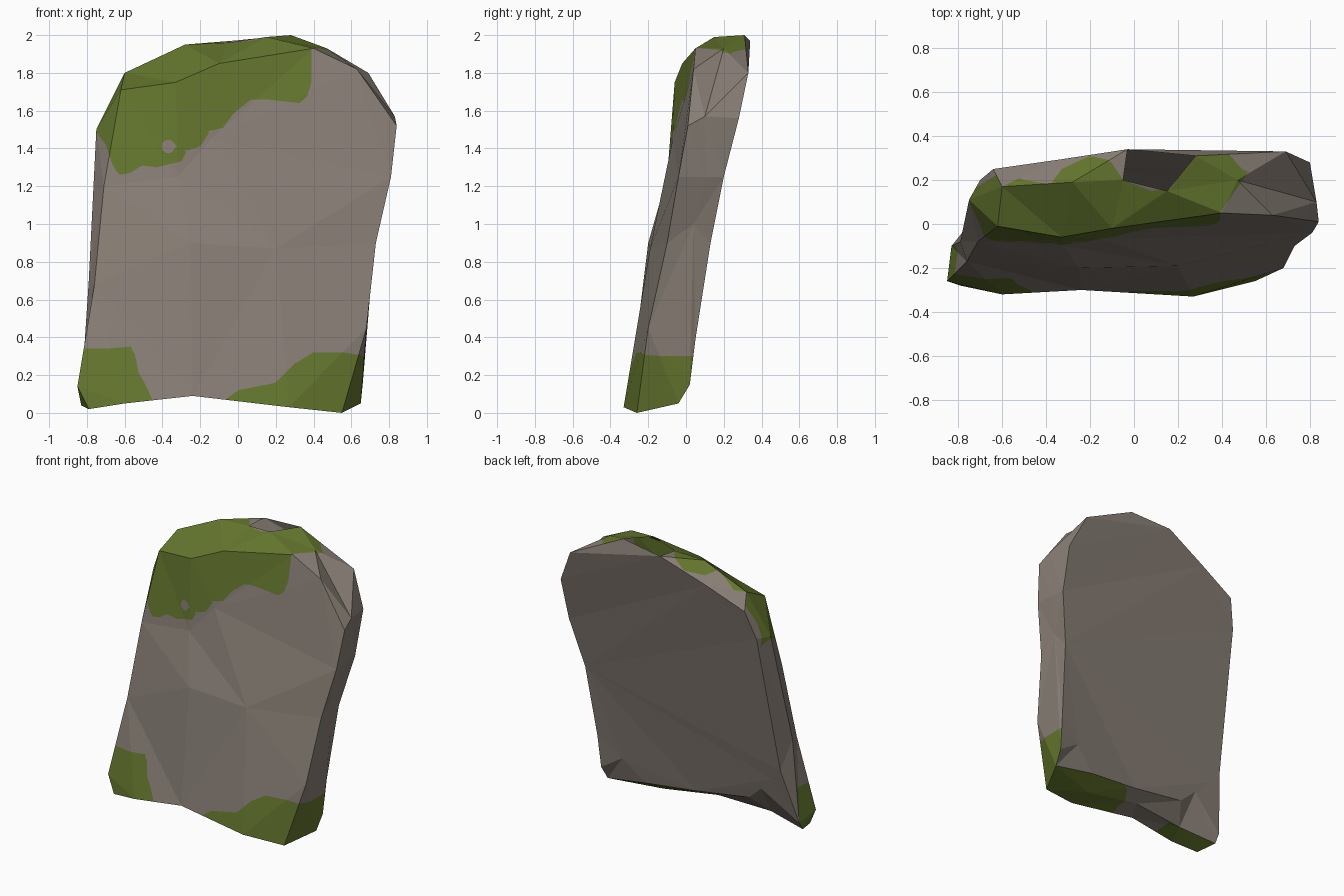
import bpy
import bmesh
from mathutils import Vector
from mathutils.geometry import delaunay_2d_cdt

default_cube = bpy.data.objects.get("Cube")
if default_cube:
    bpy.data.objects.remove(default_cube, do_unlink=True)


def make_material(name, colour):
    material = bpy.data.materials.new(name)
    material.use_nodes = True
    material.diffuse_color = (*colour, 1)
    shader = next(n for n in material.node_tree.nodes if n.type == "BSDF_PRINCIPLED")
    shader.inputs["Base Color"].default_value = (*colour, 1)
    shader.inputs["Roughness"].default_value = 0.9
    return material


def points(*rows):
    """Coordinates given in hundredths of a unit."""
    return [Vector(row) / 100 for row in rows]


def curve(rows, x):
    """Straight-line interpolation through (x, value) pairs, held at the ends."""
    x = x * 100
    if x <= rows[0][0]:
        return rows[0][1] / 100
    for (x0, v0), (x1, v1) in zip(rows, rows[1:]):
        if x <= x1:
            return (v0 + (v1 - v0) * (x - x0) / (x1 - x0)) / 100
    return rows[-1][1] / 100


# Slab outlines: front edge, widest line round the rim, and back edge
front_edge = points(
    (-60, -32, 5), (-79, -28, 2), (-85, -26, 14), (-76, -17, 68), (-71, -8, 120),
    (-62, -1, 171), (-33, -6, 175), (-10, -2, 185), (40, 5, 193), (63, 4, 182),
    (84, 1, 152), (81, -4, 125), (73, -10, 90), (68, -20, 45), (55, -26, 0),
    (27, -33, 3), (-24, -30, 9))
rim_line = points(
    (-55, -18, 8), (-83, -14, 4), (-83, -10, 10), (-79, -8, 70), (-75, 11, 150),
    (-60, 17, 180), (-28, 19, 195), (-5, 20, 196), (15, 15, 199), (47, 20, 193),
    (83, 10, 157), (80, 10, 125), (73, 4, 100), (66, 2, 15), (65, -4, 5),
    (28, -15, 3), (-15, -15, 10))
back_edge = points(
    (-46, -6, 20), (-57, -4, 30), (-67, -2, 40), (-75, 0, 49), (-70, 20, 150),
    (-64, 25, 170), (-36, 29, 183), (-3, 34, 197), (28, 31, 200), (69, 33, 180),
    (80, 28, 156), (79, 20, 125), (71, 13, 90), (67, 5, 39), (50, 1, 25),
    (34, -3, 10), (-5, -5, 14))
front_bumps = points((-25, -20, 90), (20, -19, 87), (-32, -10, 125), (-14, -7, 145))

# Moss outlines: lower edge on the front, back limit on top, two foot patches
moss_hem = [(-76, 150), (-70, 142), (-66, 130), (-63, 126), (-57, 127), (-51, 131),
            (-43, 130), (-35, 132), (-30, 133), (-27, 139), (-20, 141), (-15, 149),
            (-8, 151), (-2, 159), (7, 166), (15, 166), (33, 164), (37, 168), (39, 176)]
moss_top = [(-76, 14), (-60, 24), (-50, 20), (-38, 18), (-33, 25), (-20, 31),
            (-11, 29), (-5, 20), (8, 15), (17, 16), (26, 32), (42, 33), (50, 24)]
left_foot = [(-82, 34), (-70, 34), (-57, 35), (-54, 30), (-53, 22), (-49, 15), (-44, 4), (-30, -20)]
right_foot = [(-30, -20), (-8, 6), (0, 12), (10, 14), (20, 16), (30, 26), (40, 32), (56, 32), (68, 30)]


def moss(p):
    """Above zero where moss grows on the stone."""
    bare_spot = ((p.x + 0.37) ** 2 + (p.z - 1.41) ** 2) ** 0.5 - 0.036
    crown = min(p.z - curve(moss_hem, p.x),
                curve(moss_top, p.x) - p.y,
                0.39 + 0.7 * max(0, p.y - 0.05) - p.x,
                bare_spot)
    foot = min(curve(left_foot, p.x) - p.z, -0.1 - p.y)
    return max(crown, foot, curve(right_foot, p.x) - p.z)


bm = bmesh.new()
front, rim, back = [[bm.verts.new(p) for p in ring]
                    for ring in (front_edge, rim_line, back_edge)]
count = len(front_edge)

# Rim faces between the outlines
for near, far in ((front, rim), (rim, back)):
    for i in range(count):
        j = (i + 1) % count
        bm.faces.new((near[i], near[j], far[j], far[i]))

# Front face, broken into facets by a few raised points
flat = [Vector((p.x, p.z)) for p in front_edge + front_bumps]
border = [(i, (i + 1) % count) for i in range(count)]
filled = delaunay_2d_cdt(flat, border, [], 1, 0.0001)
front_verts = front + [bm.verts.new(p) for p in front_bumps]
for face in filled[2]:
    bm.faces.new([front_verts[filled[3][i][0]] for i in face])

# Back face, with a bevel below the peak
peak = 8
bm.faces.new(back[peak - 1:peak + 2])
bm.faces.new(back[:peak] + back[peak + 1:])

bmesh.ops.recalc_face_normals(bm, faces=bm.faces[:])

# Broken opening in the top
opening = {rim[peak - 1], rim[peak], back[peak - 1], back[peak]}
broken = [f for f in bm.faces if set(f.verts) == opening]
bmesh.ops.delete(bm, geom=broken, context="FACES_ONLY")
bmesh.ops.triangulate(bm, faces=bm.faces[:])

# Refine the facets only near the moss outline
for step in range(7):
    value = {v: abs(moss(v.co)) for v in bm.verts}
    long_edges = []
    for e in bm.edges:
        length = e.calc_length()
        if length > 0.035 and min(value[v] for v in e.verts) < 2 * length:
            long_edges.append(e)
    if not long_edges:
        break
    bmesh.ops.subdivide_edges(bm, edges=long_edges, cuts=1, use_grid_fill=True)
    bmesh.ops.triangulate(bm, faces=bm.faces[:])

# Cut the moss outline into the faces
value = {v: moss(v.co) for v in bm.verts}
cut_verts = []
for e in bm.edges[:]:
    a, b = e.verts
    if value[a] * value[b] < 0:
        fraction = value[a] / (value[a] - value[b])
        cut_verts.append(bmesh.utils.edge_split(e, a, fraction)[1])
bmesh.ops.connect_verts(bm, verts=cut_verts)

# Moss on the marked areas, bare stone elsewhere and on the back
bm.normal_update()
for face in bm.faces:
    mossy = moss(face.calc_center_median()) > 0 and face.normal.y < 0.6
    face.material_index = 1 if mossy else 0
    face.smooth = False

mesh = bpy.data.meshes.new("stone_slab")
bm.to_mesh(mesh)
bm.free()
mesh.materials.append(make_material("weathered stone", (0.245, 0.208, 0.178)))
mesh.materials.append(make_material("green moss", (0.127, 0.18, 0.027)))
slab = bpy.data.objects.new("stone_slab", mesh)
bpy.context.scene.collection.objects.link(slab)
